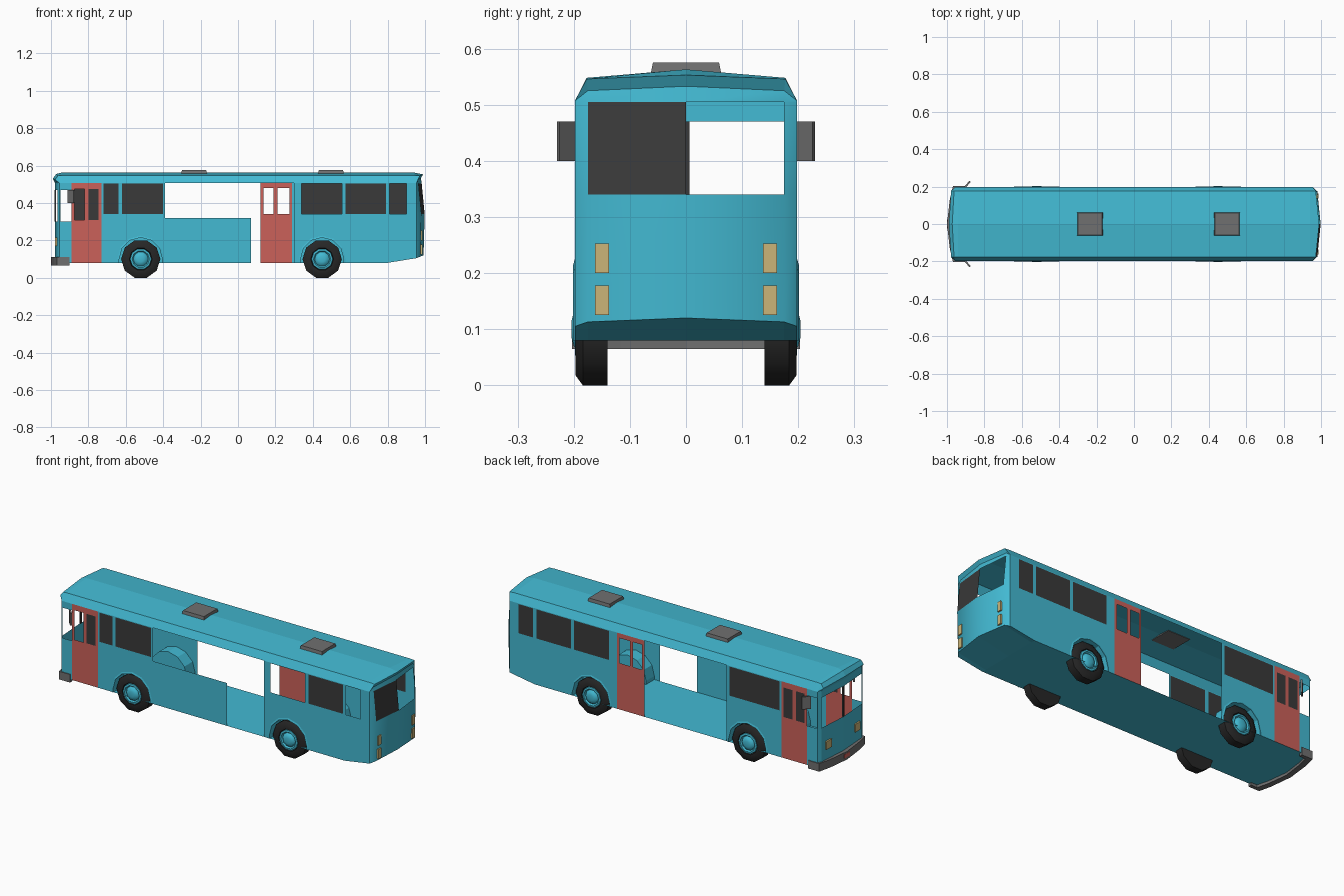
import bpy, bmesh, math
from mathutils import Vector

if "Cube" in bpy.data.objects:
    bpy.data.objects.remove(bpy.data.objects["Cube"])


def material(name, r, g, b):
    m = bpy.data.materials.new(name)
    m.use_nodes = True
    m.diffuse_color = (r, g, b, 1)
    m.node_tree.nodes["Principled BSDF"].inputs["Base Color"].default_value = (r, g, b, 1)
    return m


BLUE = material("body blue", .056, .49, .65)
RED = material("door red", .6, .12, .1)
GLASS = material("dark glass", .042, .042, .042)
TYRE = material("tyre black", .02, .02, .02)
GREY = material("trim grey", .16, .16, .16)
TAN = material("lamp tan", .6, .46, .19)

W, FLOOR, SILL, HEAD = .198, .08, .34, .507
WHEELS = (-.52, .45)


def mesh(name, mat, polys, smooth=None, solid=False):
    """Join a list of polygons into one object."""
    bm = bmesh.new()
    for poly in polys:
        bm.faces.new([bm.verts.new(p) for p in poly])
    bmesh.ops.remove_doubles(bm, verts=bm.verts, dist=.0002)
    if solid:
        bmesh.ops.recalc_face_normals(bm, faces=bm.faces)
    data = bpy.data.meshes.new(name)
    bm.to_mesh(data)
    bm.free()
    data.materials.append(mat)
    ob = bpy.data.objects.new(name, data)
    bpy.context.collection.objects.link(ob)
    if smooth:
        bpy.ops.object.select_all(action='DESELECT')
        ob.select_set(True)
        bpy.context.view_layer.objects.active = ob
        bpy.ops.object.shade_smooth_by_angle(angle=math.radians(smooth))
    return ob


def loft(rings, closed=False):
    """Quads between successive rings of points."""
    out = []
    for a, b in zip(rings, rings[1:]):
        n = len(a)
        for i in range(n if closed else n - 1):
            j = (i + 1) % n
            out.append([a[i], a[j], b[j], b[i]])
    return out


def prism(name, mat, low, high):
    """Solid between two matching outlines."""
    return mesh(name, mat, loft([low, high], True) + [low[::-1], high], solid=True)


def box(name, mat, x, y, z):
    ring = [(x[0], y[0]), (x[1], y[0]), (x[1], y[1]), (x[0], y[1])]
    return prism(name, mat, [(*p, z[0]) for p in ring], [(*p, z[1]) for p in ring])


def arch(cx, radius=.115):
    """Faceted half outline over a wheel, from front to back."""
    pts = [(cx - radius, FLOOR)]
    for i in range(7):
        a = math.pi * (1 - i / 6)
        pts.append((cx + radius * math.cos(a), .1 + radius * math.sin(a)))
    return pts + [(cx + radius, FLOOR)]


def bay(name, s, x0, x1, sill, panes, mat=BLUE, wheel=None, top=HEAD, tail=None):
    """Stretch of side wall with a lower panel, posts, header and panes."""
    def place(pts):
        pts = pts if s < 0 else pts[::-1]
        return [(x, s * W, z) for x, z in pts]

    def rect(a, b, c, d):
        return place([(a, c), (b, c), (b, d), (a, d)])

    bottom = [(x0, FLOOR)] + (arch(wheel) if wheel is not None else [])
    bottom += tail or [(x1, FLOOR)]
    polys = [place(bottom + [(x1, sill), (x0, sill)])]
    edge = x0
    for a, b, glazed in panes:
        if a > edge:
            polys.append(rect(edge, a, sill, top))
        edge = b
        if glazed:
            mesh(name + "_glass", GLASS, [rect(a, b, sill, top)])
    if edge < x1:
        polys.append(rect(edge, x1, sill, top))
    if top < HEAD:
        polys.append(rect(x0, x1, top, HEAD))
    mesh(name, mat, polys)


# Side walls, doors and windows
TAIL = [(.80, FLOOR), (.955, .105)]
for s, side in ((-1, "right"), (1, "left")):
    near = s < 0
    bay(side + "_cab_quarter", s, -.955, -.89, .30, [(-.95, -.89, False)], top=.47)
    bay(side + "_front_door", s, -.89, -.73, .31,
        [(-.875, -.82, not near), (-.80, -.745, True)], RED, top=.475)
    front_panes = [(-.72, -.64, True), (-.62, -.40, True)] if near else [(-.72, -.41, True)]
    bay(side + "_front_wall", s, -.73, -.39, SILL, front_panes, wheel=WHEELS[0], top=.503)
    bay(side + "_rear_wall", s, .30 if near else .29, .955, SILL,
        [(.34, .555, not near), (.575, .79, True), (.81, .90, not near)],
        wheel=WHEELS[1], top=.503, tail=TAIL)
bay("right_middle_wall", -1, -.39, .07, .32, [(-.39, .07, False)])
bay("left_middle_door", 1, .12, .29, SILL, [(.135, .19, False), (.21, .275, False)], RED, top=.48)


def across(corner, edge, centre):
    """Five mirrored points across the body from (x, y, z) triples."""
    flip = lambda p: (p[0], -p[1], p[2])
    return [flip(corner), flip(edge), centre, edge, corner]


# Rear end with a split window, one half glazed
def rear_row(dx, zc, ze, zm):
    return across((.955, W, zc), (.98 + dx, .175, ze), (.998 + dx, 0, zm))


rear = [rear_row(-.006, .105, .113, .12), rear_row(0, SILL, SILL, SILL),
        rear_row(-.016, .505, .505, .505), rear_row(-.02, HEAD, .525, .533)]
faces = loft(rear)
mesh("rear_glass", GLASS, [faces[5]])
mesh("rear_wall", BLUE, [f for i, f in enumerate(faces) if i not in (5, 6)], 50)

# Front end: lower panel, pillars and header around an open windscreen
def front_row(z, dx=0):
    return across((-.955, W, z), (-.966 + dx, .178, z), (-.978 + dx, 0, z))


front = loft([front_row(FLOOR), front_row(.30), front_row(.47), front_row(HEAD)])
mesh("front_wall", BLUE, [f[::-1] for i, f in enumerate(front) if i not in (5, 6)])
box("windscreen_post", GLASS, (-.98, -.972), (-.006, .006), (.30, .47))

# Roof with overhanging ends
def section(x):
    return across((x, W, HEAD), (x, .177, .548), (x, 0, .563))


mesh("roof", BLUE, [f[::-1] for f in loft([
    front_row(HEAD),
    across((-.955, W, HEAD), (-.978, .178, .525), (-.99, 0, .53)),
    across((-.955, W, HEAD), (-.962, .177, .546), (-.972, 0, .555)),
    section(-.94), section(.94),
    across((.955, W, HEAD), (.972, .177, .546), (.99, 0, .553)),
    rear[3]])])

# Floor, rising towards the tail
under = [across((x, W, z), (x, .175, z), (x, 0, z)) for x, z in ((-.955, FLOOR), (.80, FLOOR))]
mesh("floor", BLUE, loft([front_row(FLOOR)] + under + [rear[0]]))

# Wheel wells and wheels
def lathe(cx, s, profile, sides=10):
    rings = []
    for r, y in profile:
        r = r / math.cos(math.pi / sides)
        rings.append([(cx + r * math.sin((i + .5) * math.tau / sides), s * y,
                       .1 - r * math.cos((i + .5) * math.tau / sides)) for i in range(sides)])
    return loft(rings, True) + [rings[0], rings[-1]]


for cx, axle in zip(WHEELS, ("front", "rear")):
    for s, side in ((-1, "right"), (1, "left")):
        name = f"{axle}_{side}_"
        outer = [(x, s * (W + .003), z) for x, z in arch(cx)]
        inner = [(x, s * .125, z) for x, z in arch(cx)]
        lip = [(x, s * W, z) for x, z in arch(cx, .125)]
        mesh(name + "wheel_well", BLUE, loft([inner, outer, lip]) + [inner])
        mesh(name + "tyre", TYRE, lathe(cx, s, [
            (.058, .14), (.1, .14), (.1, .184), (.082, .197), (.058, .197), (.055, .18)]), 40, True)
        mesh(name + "hub", BLUE, lathe(cx, s, [
            (.055, .182), (.054, .196), (.044, .198), (.038, .19), (.03, .2), (.015, .204)]), 40, True)

# Front bumper wrapping round the corners
outer = [(-.90, .203), (-.968, .203), (-.985, .13), (-1, 0)]
outer += [(x, -y) for x, y in outer[-2::-1]]
inner = [(x + (.03 if abs(y) < .2 else 0 if x > -.95 else .03), y * .9) for x, y in outer]
ring = lambda pts, z: [(x, y, z) for x, y in pts]
mesh("front_bumper", GREY, loft([ring(inner, .065), ring(outer, .065), ring(outer, .11),
                                 ring(inner, .11), ring(inner, .065)]) +
     [[(*p, z) for p, z in ((outer[i], .065), (outer[i], .11), (inner[i], .11), (inner[i], .065))]
      for i in (0, -1)], solid=True)
box("front_plate", RED, (-1, -.994), (-.025, .025), (.078, .1))

# Lamps and mirrors on both sides
for s, side in ((-1, "right"), (1, "left")):
    for z, level in ((.125, "lower"), (.20, "upper")):
        box(f"{side}_{level}_tail_lamp", TAN, (.977, .986),
            sorted((s * .137, s * .162)), (z, z + .053))
    box(side + "_headlamp", TAN, (-.978, -.969), sorted((s * .105, s * .15)), (.17, .215))
    plan = [(-.912, s * .196), (-.903, s * .192), (-.872, s * .225), (-.88, s * .23)]
    prism(side + "_mirror", GREY, ring(plan, .40), ring(plan, .47))

# Roof vents with tapered lids
for cx, name in ((-.235, "front_vent"), (.497, "rear_vent")):
    square = lambda r, z: [(cx + a * (r + .006), b * r, z) for a, b in ((-1, -1), (1, -1), (1, 1), (-1, 1))]
    prism(name, GREY, square(.063, .555), square(.059, .575))
